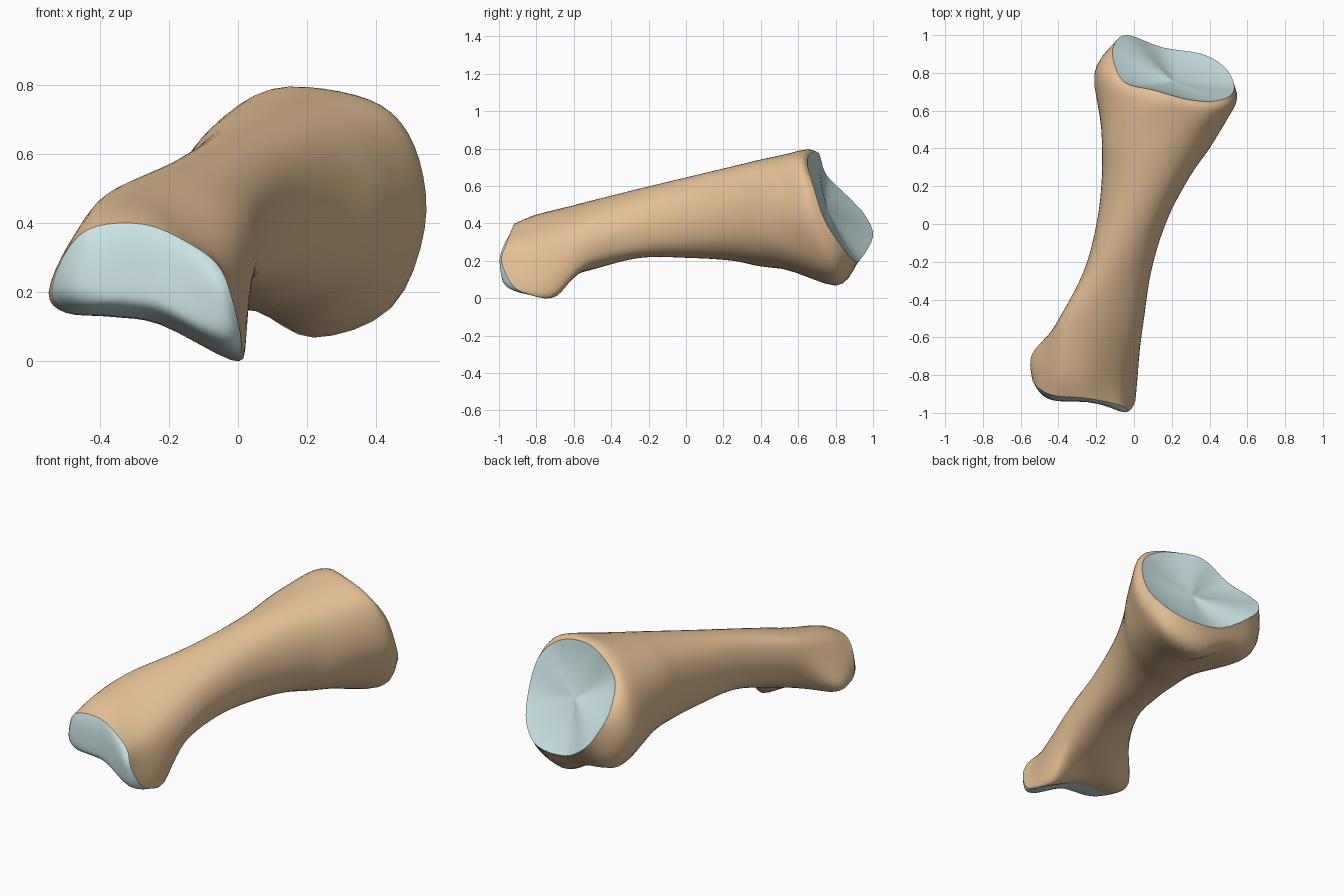
import bpy, bmesh, math
from mathutils import Vector

if "Cube" in bpy.data.objects:
    bpy.data.objects.remove(bpy.data.objects["Cube"])

AROUND, ALONG = 4, 5   # spline steps between control points


def spline(a, b, c, d, t):
    return 0.5 * (2 * b + (c - a) * t + (2 * a - 5 * b + 4 * c - d) * t * t
                  + (3 * b - a - 3 * c + d) * t ** 3)


def smooth_ring(ring):
    n = len(ring)
    return [spline(ring[i - 1], ring[i], ring[(i + 1) % n], ring[(i + 2) % n], k / AROUND)
            for i in range(n) for k in range(AROUND)]


def smooth_along(rings):
    r = [rings[0]] + rings + [rings[-1]]
    out = [[spline(*p, k / ALONG) for p in zip(*r[j - 1:j + 3])]
           for j in range(1, len(r) - 2) for k in range(ALONG)]
    return out + [rings[-1]]


def loft(name, rings, mat):
    bm = bmesh.new()
    vs = [[bm.verts.new(p) for p in ring] for ring in rings]
    n = len(rings[0])
    for a, b in zip(vs, vs[1:]):
        for i in range(n):
            j = (i + 1) % n
            bm.faces.new((a[i], b[i], b[j], a[j]))
    bmesh.ops.remove_doubles(bm, verts=bm.verts, dist=0.0005)
    me = bpy.data.meshes.new(name)
    bm.to_mesh(me)
    bm.free()
    ob = bpy.data.objects.new(name, me)
    bpy.context.collection.objects.link(ob)
    me.materials.append(mat)
    bpy.ops.object.select_all(action='DESELECT')
    ob.select_set(True)
    bpy.context.view_layer.objects.active = ob
    bpy.ops.object.shade_smooth_by_angle(angle=math.radians(50))
    return ob


def section(y, x0, x1, z0, z1, lean):
    """Rounded shaft section filling a box, leaning sideways toward its top."""
    pts = []
    for i in range(12):
        c, s = math.cos(i * math.pi / 6), math.sin(i * math.pi / 6)
        c = math.copysign(abs(c) ** 0.9, c)
        s = math.copysign(abs(s) ** 0.9, s)
        pts.append(Vector(((x0 + x1) / 2 + (x1 - x0) / 2 * c + lean * s * abs(s), y,
                           (z0 + z1) / 2 + (z1 - z0) / 2 * s)))
    return pts


def material(name, rgb):
    m = bpy.data.materials.new(name)
    m.diffuse_color = (*rgb, 1)
    m.use_nodes = True
    m.node_tree.nodes["Principled BSDF"].inputs["Base Color"].default_value = m.diffuse_color
    return m


bone = material("bone", (0.78, 0.53, 0.30))
cartilage = material("cartilage", (0.60, 0.78, 0.79))

# Rim of the rounded front joint, counter-clockwise seen from the front
front_rim = [Vector(p) for p in (
    (-.02, -.985, .19), (-.06, -.965, .28), (-.15, -.94, .345), (-.27, -.92, .395),
    (-.41, -.91, .39), (-.49, -.88, .33), (-.54, -.82, .205), (-.49, -.80, .145),
    (-.36, -.79, .13), (-.22, -.79, .108), (-.025, -.77, .013), (.01, -.91, .05))]


def neck_point(p):
    """Step back from the rim, swelling upward and to the right."""
    rise = max(0, p.z - .2) * (.25 if p.x > -.45 else .06)
    return Vector((p.x + max(0, p.x + .27) * .04, min(p.y + .13, -.69), p.z + rise))


front_neck = [neck_point(p) for p in front_rim]

# Swollen rear end and the tilted rim of its socket
rear_swell = [Vector(p) for p in (
    (.535, .66, .38), (.52, .62, .58), (.44, .60, .72), (.29, .61, .78),
    (.09, .64, .785), (-.06, .68, .69), (-.17, .76, .55), (-.21, .79, .36),
    (-.13, .83, .18), (.05, .83, .145), (.22, .80, .067), (.44, .76, .15))]
rear_rim = [Vector(p) for p in (
    (.53, .74, .42), (.51, .68, .60), (.42, .65, .71), (.28, .66, .77),
    (.10, .71, .775), (-.05, .75, .66), (-.11, .87, .54), (-.10, .96, .44),
    (-.03, 1.0, .33), (.15, .935, .21), (.36, .90, .20), (.48, .83, .28))]

# Shaft
shaft = [section(*row) for row in (
    (-.53, -.41, .045, .145, .515, -.08),
    (-.25, -.265, .09, .215, .585, -.04),
    (.02, -.195, .175, .215, .65, 0),
    (.25, -.17, .295, .20, .705, .02),
    (.44, -.17, .425, .165, .75, .02))]
controls = [front_rim, front_neck] + shaft + [rear_swell, rear_rim]
rings = smooth_along([smooth_ring(c) for c in controls])
loft("bone_shaft", rings, bone)


# Front cartilage: convex cap, fuller on the right
def front_cap(p, s):
    q = Vector((-.25, p.y, .23)).lerp(p, s)
    face = -.94 - 1.05 * max(0, q.x + .3) ** 2 + .4 * (q.z - .22) ** 2
    q.y = face + (p.y - face) * s ** 6
    return q


steps = [i / 12 for i in range(13)]
loft("front_cartilage", [[front_cap(p, s ** 0.6) for p in rings[0]] for s in steps], cartilage)

# Rear cartilage: shallow dish
centre = sum(rings[-1], Vector()) / len(rings[-1])
loft("rear_cartilage",
     [[centre.lerp(p, s) - Vector((0, .05, .02)) * (1 - s * s) for p in rings[-1]]
      for s in reversed(steps)], cartilage)
